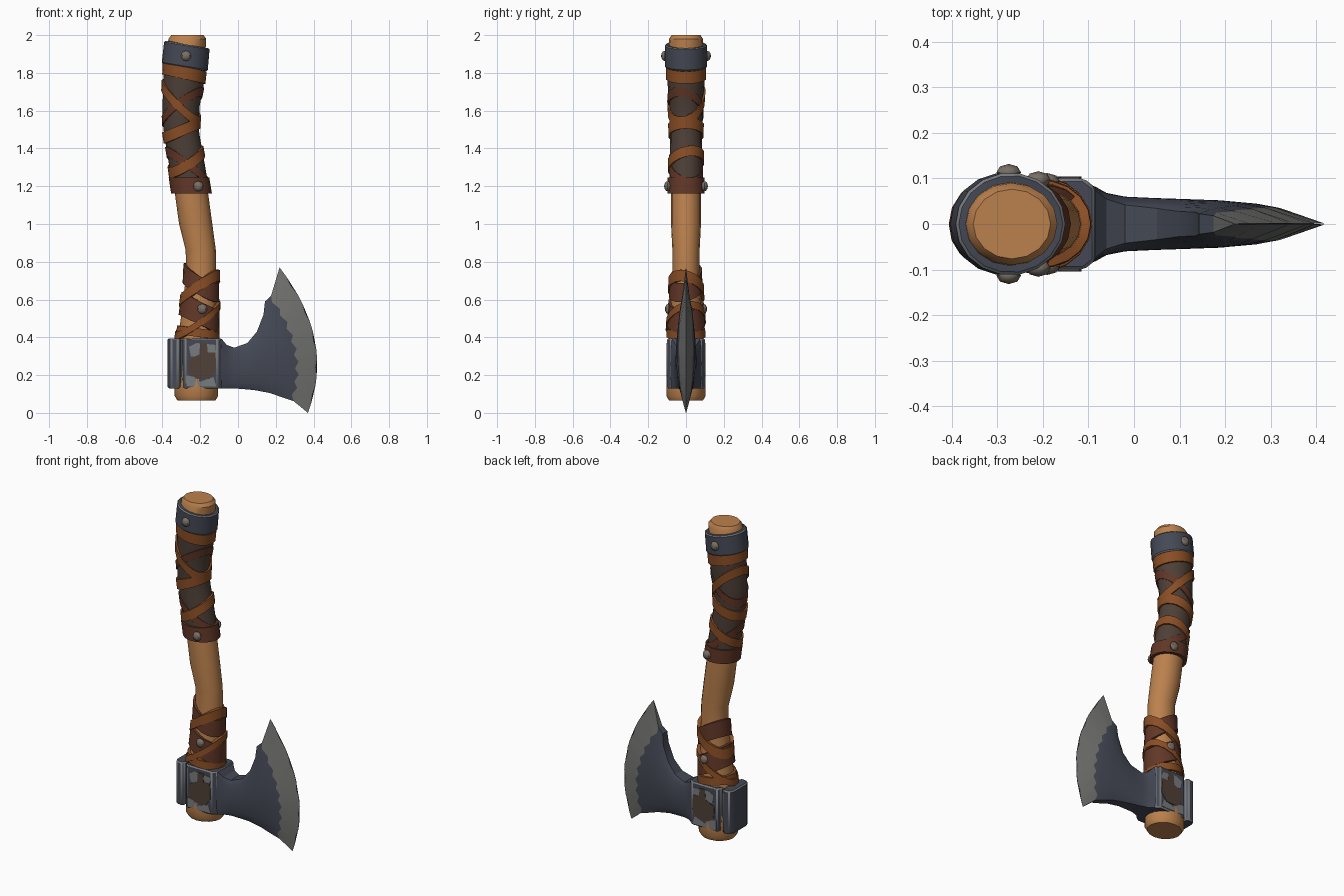
import bpy, bmesh, math
from math import sin, cos, pi

if "Cube" in bpy.data.objects:
    bpy.data.objects.remove(bpy.data.objects["Cube"])


def material(name, r, g, b):
    m = bpy.data.materials.new(name)
    m.use_nodes = True
    m.diffuse_color = (r, g, b, 1)
    m.node_tree.nodes["Principled BSDF"].inputs["Base Color"].default_value = (r, g, b, 1)
    return m


WOOD = material("wood", .50, .22, .075)
STRAP = material("tan strap", .25, .075, .018)
LEATHER = material("red brown leather", .12, .038, .02)
SLEEVE = material("dark sleeve", .075, .05, .038)
STEEL = material("blue steel", .058, .066, .09)
EDGE = material("ground edge", .17, .17, .165)
WORN = material("worn steel", .19, .20, .21)
STAIN = material("rust stain", .08, .052, .038)
RIVET = material("rivet metal", .19, .16, .13)


def finish(name, bm, mats, angle=35, bevel=0):
    bmesh.ops.recalc_face_normals(bm, faces=bm.faces)
    mesh = bpy.data.meshes.new(name)
    bm.to_mesh(mesh)
    bm.free()
    ob = bpy.data.objects.new(name, mesh)
    bpy.context.collection.objects.link(ob)
    for m in mats:
        mesh.materials.append(m)
    if bevel:
        mod = ob.modifiers.new("worn edges", "BEVEL")
        mod.width, mod.segments, mod.limit_method = bevel, 1, "ANGLE"
        mod.material = len(mats) - 1
    for o in bpy.context.selected_objects:
        o.select_set(False)
    bpy.context.view_layer.objects.active = ob
    ob.select_set(True)
    bpy.ops.object.shade_smooth_by_angle(angle=math.radians(angle))
    return ob


def bridge(bm, a, b):
    n = len(a)
    return [bm.faces.new((a[k], a[(k + 1) % n], b[(k + 1) % n], b[k])) for k in range(n)]


# Handle spine: height, centre x, radius
SPINE = [(.065, -.22, .10), (.09, -.22, .115), (.15, -.22, .115), (.40, -.215, .102),
         (.60, -.20, .088), (.75, -.195, .08), (.86, -.197, .08), (1.0, -.224, .088),
         (1.16, -.246, .088), (1.3, -.268, .087), (1.5, -.302, .085), (1.62, -.302, .09),
         (1.75, -.287, .10), (1.9, -.277, .104), (1.98, -.268, .10), (2.0, -.268, .085)]


def spine(z):
    z = min(max(z, SPINE[0][0]), SPINE[-1][0])
    for (z0, x0, r0), (z1, x1, r1) in zip(SPINE, SPINE[1:]):
        if z <= z1:
            t = (z - z0) / (z1 - z0)
            return x0 + (x1 - x0) * t, r0 + (r1 - r0) * t


def around(z, a, off=0):
    x, r = spine(z)
    return x + (r + off) * cos(a), (.9 * r + off) * sin(a), z


def tube(name, heights, off, mat, sides=16):
    bm = bmesh.new()
    rings = [[bm.verts.new(around(z, 2 * pi * k / sides, off)) for k in range(sides)]
             for z in heights]
    for a, b in zip(rings, rings[1:]):
        bridge(bm, a, b)
    bm.faces.new(rings[0])
    bm.faces.new(rings[-1])
    return finish(name, bm, [mat])


tube("handle", [s[0] for s in SPINE], 0, WOOD)
tube("grip_sleeve", [1.18 + .055 * k for k in range(13)], .008, SLEEVE)


# Tilted bands wound round the handle
def band(name, z, tilt, width, off, mats, lean=0, sides=18, bevel=0):
    bm = bmesh.new()
    sections = []
    for k in range(sides):
        a = 2 * pi * k / sides
        mid = z + tilt / 2 * cos(a) + lean * sin(a)
        sections.append([bm.verts.new(around(mid + h * width / 2, a, o))
                         for h, o in ((-1, -.012), (-1, off), (1, off), (1, -.012))])
    for k in range(sides):
        bridge(bm, sections[k], sections[(k + 1) % sides])
    return finish(name, bm, mats, bevel=bevel)


band("top_collar", 1.89, -.04, .12, .021, [STEEL, WORN], bevel=.006)
band("collar_strap", 1.80, -.05, .065, .016, [STRAP])
band("grip_strap_upper", 1.64, -.19, .055, .018, [STRAP], .03)
band("grip_strap_cross", 1.62, .15, .05, .014, [LEATHER], -.03)
band("grip_strap_middle", 1.495, .08, .06, .018, [STRAP])
band("grip_strap_low", 1.33, .11, .055, .018, [STRAP], .02)
band("grip_strap_low_cross", 1.30, -.16, .055, .014, [LEATHER], -.02)
band("grip_end_band", 1.205, 0, .085, .02, [LEATHER])
band("neck_leather_upper", .69, -.10, .10, .013, [LEATHER], .02)
band("neck_strap_upper", .66, .13, .06, .02, [STRAP], -.02)
band("neck_leather_lower", .53, -.10, .12, .015, [LEATHER])
band("neck_strap_lower", .49, .16, .04, .02, [STRAP], .02)
band("neck_strap_bottom", .425, -.03, .045, .014, [STRAP])

# Rivets on both sides
for label, x, y, z in (("collar", -.275, .113, 1.89), ("grip", -.21, .097, 1.20),
                       ("neck", -.19, .093, .55)):
    for side, s in (("front", -1), ("back", 1)):
        bm = bmesh.new()
        bmesh.ops.create_uvsphere(bm, u_segments=8, v_segments=6, radius=.027)
        for v in bm.verts:
            v.co = (v.co.x + x, v.co.y * .7 + s * y, v.co.z + z)
        finish(f"{label}_rivet_{side}", bm, [RIVET])


# Head socket and poll, as upright prisms mirrored in y
def prism(name, half, z0, z1, mats, bevel=0):
    outline = half + [(x, -y) for x, y in reversed(half)]
    bm = bmesh.new()
    low, high = ([bm.verts.new((x, y, z)) for x, y in outline] for z in (z0, z1))
    bridge(bm, low, high)
    bm.faces.new(low)
    bm.faces.new(high)
    return finish(name, bm, mats, bevel=bevel)


prism("socket", [(-.295, .075), (-.28, .10), (-.11, .10), (-.085, .08)],
      .13, .395, [STEEL, WORN], .007)
prism("socket_core", [(-.35, .07), (-.27, .07)], .14, .385, [STEEL])
prism("poll", [(-.372, .06), (-.355, .09), (-.318, .095), (-.305, .08)],
      .13, .395, [STEEL, WORN], .007)


# Worn and stained patches on the socket cheeks
def patch(name, points, thick, mat):
    for side, s in (("front", -1), ("back", 1)):
        bm = bmesh.new()
        inner, outer = ([bm.verts.new((x, s * y, z)) for x, z in points]
                        for y in (.099, .10 + thick))
        bridge(bm, inner, outer)
        bm.faces.new(inner)
        bm.faces.new(outer)
        finish(f"{name}_{side}", bm, [mat])


patch("worn_patch_low", [(-.275, .14), (-.275, .20), (-.23, .19), (-.2, .165), (-.13, .19),
                         (-.115, .14)], .002, WORN)
patch("worn_patch_high", [(-.25, .30), (-.26, .35), (-.22, .37), (-.12, .36), (-.115, .29)],
      .002, WORN)
patch("stain_patch", [(-.265, .28), (-.26, .21), (-.22, .18), (-.15, .18), (-.115, .23),
                      (-.12, .32), (-.16, .32), (-.165, .37), (-.20, .37), (-.205, .31)],
      .004, STAIN)

# Blade sections: bottom x z, top x z, forward bulge, half thickness
SECTIONS = [(-.13, .13, -.13, .393, 0, .095), (-.085, .13, -.085, .39, 0, .082),
            (-.06, .13, -.06, .36, 0, .068), (-.02, .13, -.02, .345, 0, .06),
            (.04, .125, .05, .37, 0, .057), (.09, .12, .10, .43, .01, .055),
            (.17, .105, .135, .52, .035, .052), (.235, .082, .143, .59, .075, .045),
            (.285, .062, .165, .62, .075, .036), (.37, 0, .22, .77, .112, .001)]
STEPS = 16
bm = bmesh.new()
rings = []
for i, (xb, zb, xt, zt, bulge, thick) in enumerate(SECTIONS):
    front, back = [], []
    for j in range(STEPS + 1):
        t = j / STEPS
        x = xb + (xt - xb) * t + bulge * 4 * t * (1 - t)
        if i == len(SECTIONS) - 2:
            x += .010 * (-1) ** j
        elif i == len(SECTIONS) - 1 and j % 3 == 2:
            x -= .008
        flat = min(1, i / 5)
        y = thick * (1 - .5 * flat * (1 - sin(pi * t) ** .6))
        z = zb + (zt - zb) * t
        front.append(bm.verts.new((x, -y, z)))
        back.append(bm.verts.new((x, y, z)))
    rings.append(front + back[::-1])
for i, (a, b) in enumerate(zip(rings, rings[1:])):
    for f in bridge(bm, a, b):
        f.material_index = int(i == len(SECTIONS) - 2)
bm.faces.new(rings[0])
bm.faces.new(rings[-1])
finish("blade", bm, [STEEL, EDGE], angle=25)
